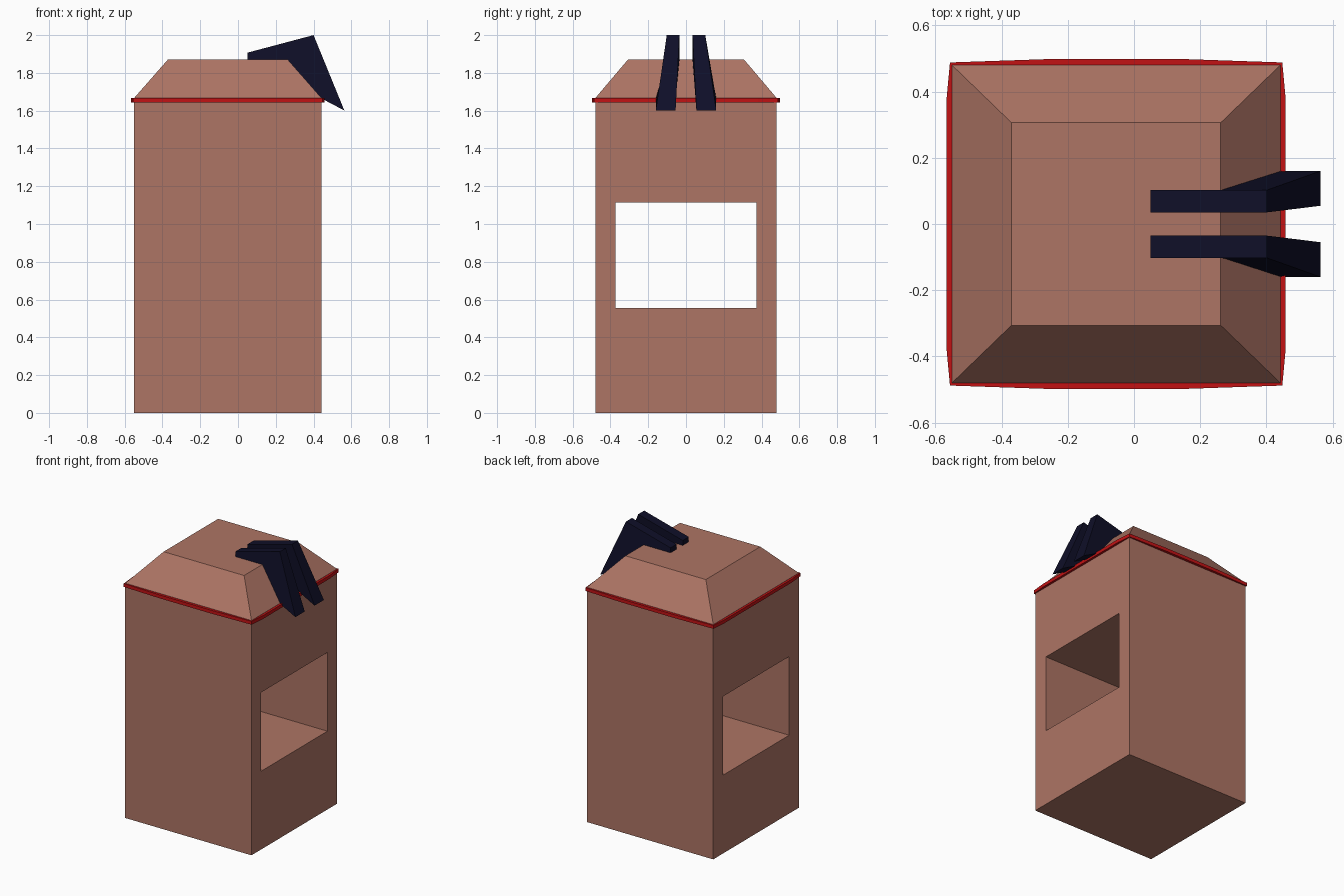
import bpy, bmesh

if "Cube" in bpy.data.objects:
    bpy.data.objects.remove(bpy.data.objects["Cube"])


def material(name, color):
    m = bpy.data.materials.new(name)
    m.diffuse_color = (*color, 1)
    m.use_nodes = True
    m.node_tree.nodes["Principled BSDF"].inputs["Base Color"].default_value = m.diffuse_color
    return m


def loft(name, rings, mat=None, closed=False):
    """Skin equal-sized rings of points; cap the ends, or close into a loop."""
    bm = bmesh.new()
    loops = [[bm.verts.new(p) for p in r] for r in rings]
    pairs = list(zip(loops, loops[1:]))
    if closed:
        pairs.append((loops[-1], loops[0]))
    else:
        bm.faces.new(loops[0])
        bm.faces.new(loops[-1])
    for a, b in pairs:
        for i in range(len(a)):
            j = (i + 1) % len(a)
            bm.faces.new((a[i], a[j], b[j], b[i]))
    bmesh.ops.recalc_face_normals(bm, faces=bm.faces)
    mesh = bpy.data.meshes.new(name)
    bm.to_mesh(mesh)
    bm.free()
    obj = bpy.data.objects.new(name, mesh)
    bpy.context.collection.objects.link(obj)
    if mat:
        mesh.materials.append(mat)
    return obj


def rect(x0, x1, y, z):
    return [(x0, -y, z), (x1, -y, z), (x1, y, z), (x0, y, z)]


brown = material("brown", (0.42, 0.176, 0.129))
red = material("red", (0.54, 0.006, 0.007))
navy = material("navy", (0.0047, 0.0047, 0.021))

# Body with sloped roof
X0, X1, Y = -0.55, 0.442, 0.48
EAVES = 1.667
body = loft("body", [rect(X0, X1, Y, 0), rect(X0, X1, Y, EAVES),
                     rect(-0.37, 0.262, 0.306, 1.872)], brown)

# Rectangular opening cut right through from side to side
cutter = loft("opening_cutter", [rect(-1, 1, 0.372, 0.556), rect(-1, 1, 0.372, 1.115)], brown)
cutter.hide_render = True
cut = body.modifiers.new("opening", 'BOOLEAN')
cut.object = cutter
cut.operation = 'DIFFERENCE'
cut.solver = 'EXACT'
bpy.context.view_layer.objects.active = body
bpy.ops.object.modifier_apply(modifier=cut.name)
bpy.data.objects.remove(cutter)

# Slightly bowed band around the eaves
cx = (X0 + X1) / 2
quarter = [(0.512, 0.38), (0.502, 0.488), (0.21, 0.498)]
outline = (quarter + [(-x, y) for x, y in reversed(quarter)]
           + [(-x, -y) for x, y in quarter] + [(x, -y) for x, y in reversed(quarter)])
hx, hy = (X1 - X0) / 2 - 0.003, Y - 0.003
inner = [(max(-hx, min(hx, x)), max(-hy, min(hy, y))) for x, y in outline]
top, bottom = EAVES - 0.001, EAVES - 0.025
loft("eaves_band", [[(cx + x, y, z) for x, y in ring] for ring, z in
                    ((outline, bottom), (outline, top), (inner, top), (inner, bottom))],
     red, closed=True)

# Pair of hooked prongs: x, z, inner y, outer y
profile = [(0.05, 1.87, 0.035, 0.102), (0.05, 1.907, 0.035, 0.102),
           (0.40, 2.0, 0.035, 0.102), (0.563, 1.601, 0.055, 0.16),
           (0.445, 1.663, 0.055, 0.16), (0.26, 1.87, 0.035, 0.102)]
for side, s in (("left", 1), ("right", -1)):
    loft(f"prong_{side}", [[(x, s * a, z) for x, z, a, b in profile],
                           [(x, s * b, z) for x, z, a, b in profile]], navy)
